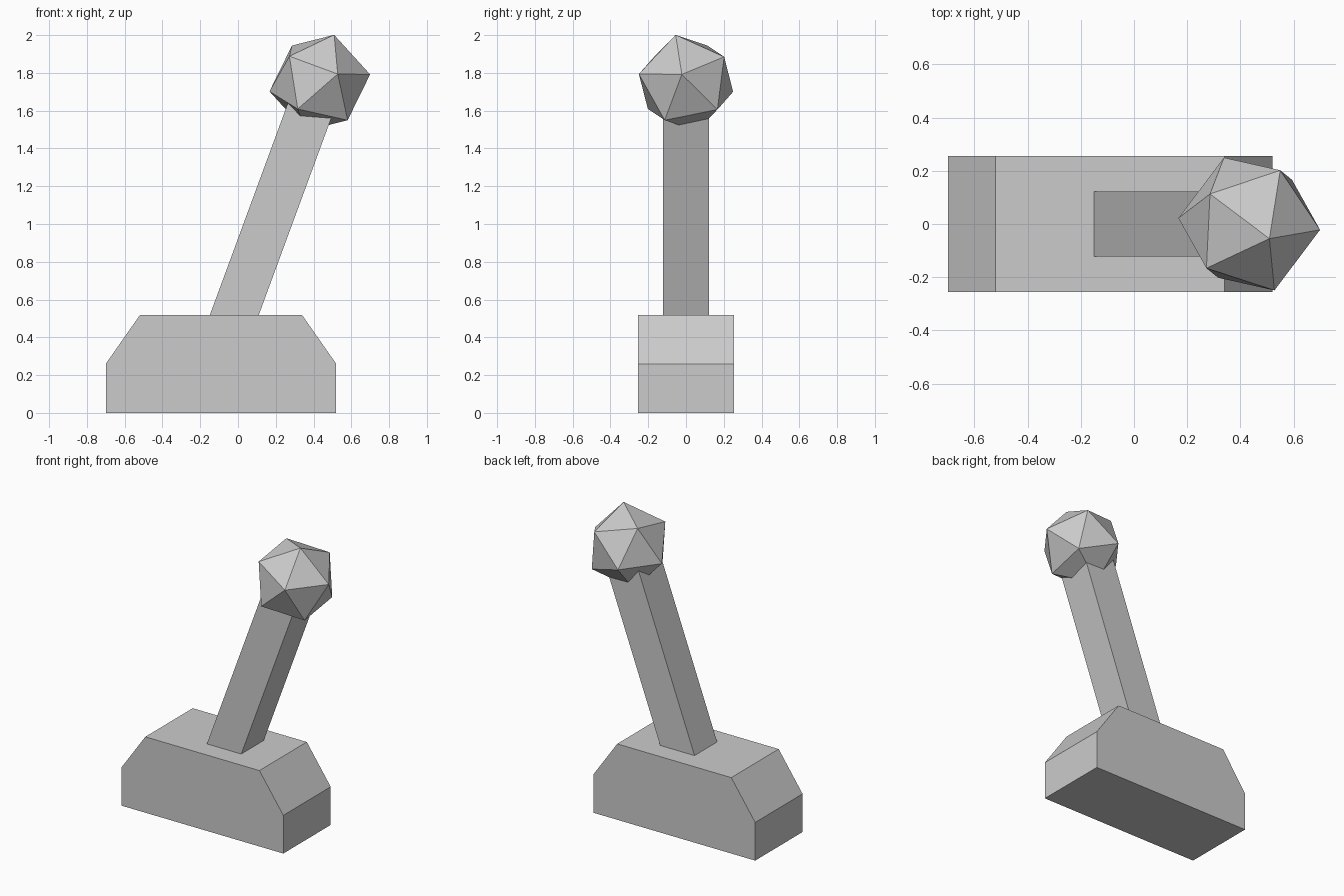
import bpy, bmesh
from mathutils import Vector, Matrix

if "Cube" in bpy.data.objects:
    bpy.data.objects.remove(bpy.data.objects["Cube"])


def add_object(name, bm):
    bmesh.ops.recalc_face_normals(bm, faces=bm.faces[:])
    mesh = bpy.data.meshes.new(name)
    bm.to_mesh(mesh)
    bm.free()
    obj = bpy.data.objects.new(name, mesh)
    bpy.context.collection.objects.link(obj)
    return obj


# Base: chamfered side profile extruded across y
profile = [(-0.70, 0), (0.52, 0), (0.52, 0.26), (0.34, 0.517), (-0.52, 0.517), (-0.70, 0.26)]
half_depth = 0.255
bm = bmesh.new()
face = bm.faces.new([bm.verts.new((x, -half_depth, z)) for x, z in profile])
side = bmesh.ops.extrude_face_region(bm, geom=[face])
bmesh.ops.translate(bm, vec=(0, 2 * half_depth, 0),
                    verts=[v for v in side["geom"] if isinstance(v, bmesh.types.BMVert)])
add_object("base", bm)

# Lever: square bar leaning from inside the base to the middle of the knob
knob_centre = Vector((0.433, 0, 1.747))
root = Vector((-0.02, 0, 0.517))
axis = (knob_centre - root).normalized()
start = root - axis * 0.12
bm = bmesh.new()
bmesh.ops.create_cube(bm, size=1)
bmesh.ops.scale(bm, vec=(0.243, 0.243, (knob_centre - start).length), verts=bm.verts)
lever = add_object("lever", bm)
lever.location = (start + knob_centre) / 2
lever.rotation_euler = (0, Vector((0, 0, 1)).angle(axis), 0)

# Knob: icosahedron oriented by two neighbouring corners
corner = Vector((0.267, -0.022, 0.045)).normalized()
neighbour = Vector((0.073, -0.055, 0.255))
x_axis = (neighbour - corner * neighbour.dot(corner)).normalized()
y_axis = corner.cross(x_axis)
turn = Matrix((x_axis, y_axis, corner)).transposed().to_4x4()
bm = bmesh.new()
bmesh.ops.create_icosphere(bm, subdivisions=1, radius=0.271,
                           matrix=Matrix.Translation(knob_centre) @ turn)
add_object("knob", bm)
